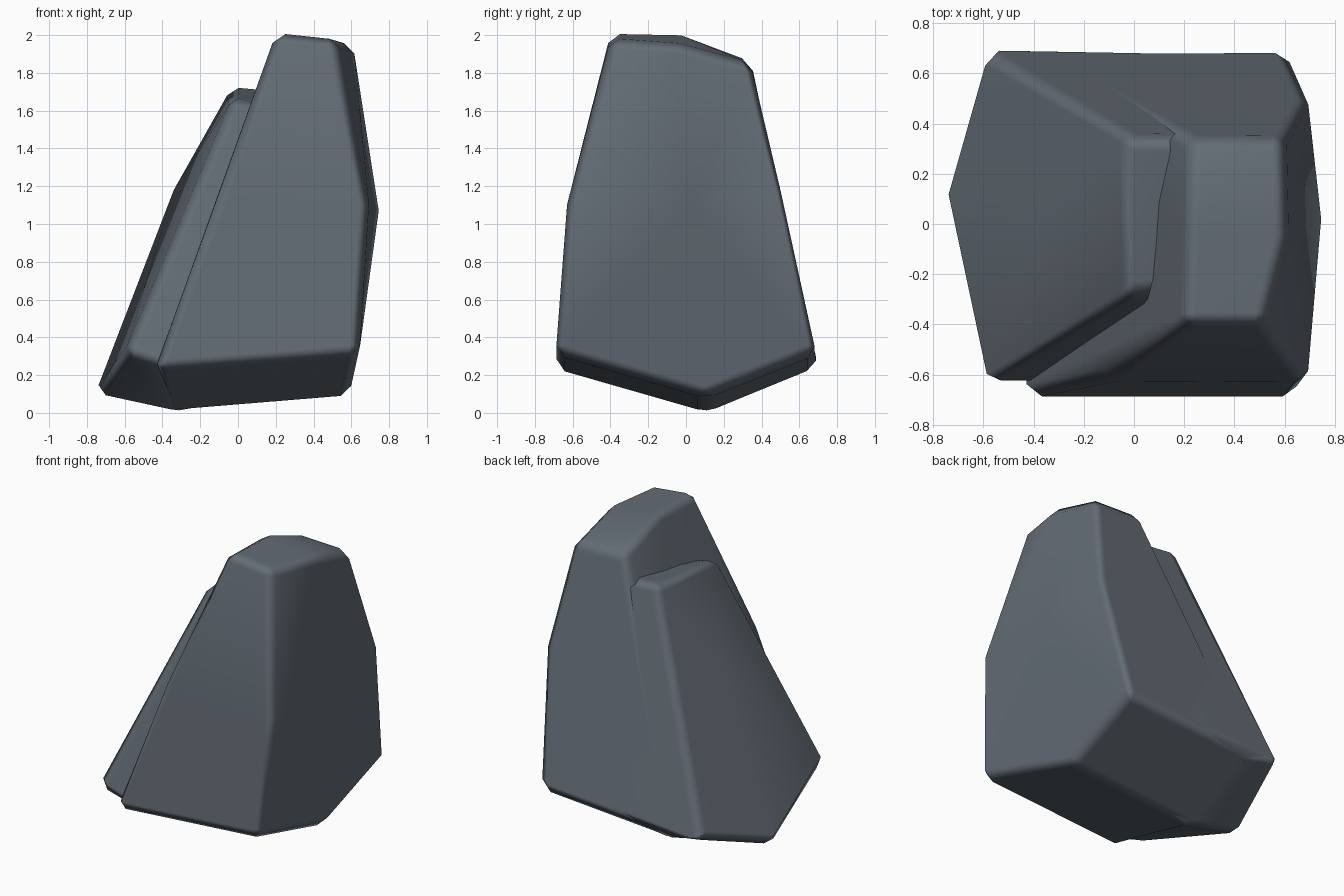
import bpy, bmesh, math

if "Cube" in bpy.data.objects:
    bpy.data.objects.remove(bpy.data.objects["Cube"])

stone = bpy.data.materials.new("slate_grey")
stone.diffuse_color = (0.125, 0.15, 0.178, 1)
stone.use_nodes = True
stone.node_tree.nodes["Principled BSDF"].inputs["Base Color"].default_value = stone.diffuse_color


def rock(name, points, bevel):
    """Convex chunk of stone with chamfered, softly shaded edges."""
    bm = bmesh.new()
    for p in points:
        bm.verts.new(p)
    res = bmesh.ops.convex_hull(bm, input=bm.verts[:])
    junk = {v for v in res["geom_interior"] + res["geom_unused"]
            if isinstance(v, bmesh.types.BMVert)}
    if junk:
        bmesh.ops.delete(bm, geom=list(junk), context='VERTS')
    bmesh.ops.dissolve_limit(bm, angle_limit=math.radians(7),
                             verts=bm.verts[:], edges=bm.edges[:])
    bmesh.ops.recalc_face_normals(bm, faces=bm.faces[:])
    me = bpy.data.meshes.new(name)
    bm.to_mesh(me)
    bm.free()
    me.materials.append(stone)
    ob = bpy.data.objects.new(name, me)
    bpy.context.collection.objects.link(ob)
    for p in me.polygons:
        p.use_smooth = True
    b = ob.modifiers.new("chamfer", 'BEVEL')
    b.width = bevel
    b.segments = 1
    b.limit_method = 'ANGLE'
    b.angle_limit = math.radians(38)
    w = ob.modifiers.new("soft_normals", 'WEIGHTED_NORMAL')
    w.weight = 80
    return ob


# tall main rock
rock("tall_rock", [
    (0.20, -0.40, 2.01), (0.52, -0.40, 1.98), (0.61, -0.04, 1.95),   # crown
    (0.21, -0.04, 2.01), (0.22, 0.345, 1.86), (0.60, 0.34, 1.85),
    (-0.11, -0.625, 1.12), (0.69, -0.63, 1.10), (0.745, 0.02, 1.07),  # waist
    (0.69, 0.51, 1.18), (-0.05, 0.51, 1.18),
    (-0.44, -0.69, 0.23), (0.64, -0.69, 0.31), (0.61, 0.69, 0.31),   # foot
    (-0.40, 0.69, 0.24), (-0.38, 0.11, 0.00), (0.59, 0.11, 0.08),
], 0.05)

# lower rock leaning against its left side
rock("side_rock", [
    (-0.03, 0.35, 1.73), (-0.03, -0.29, 1.66), (0.30, 0.345, 1.70),  # crown
    (0.30, -0.25, 1.58),
    (-0.24, -0.46, 1.15), (-0.34, 0.08, 1.18), (-0.24, 0.505, 1.18),  # waist
    (0.30, 0.505, 1.18), (0.30, -0.42, 1.15),
    (-0.60, -0.635, 0.31), (-0.76, 0.12, 0.09), (-0.60, 0.69, 0.29),  # foot
    (-0.36, 0.11, 0.005), (-0.36, -0.63, 0.23), (-0.30, 0.685, 0.24),
    (0.30, 0.685, 0.30), (0.30, -0.55, 0.50), (0.30, 0.11, 0.12),
], 0.05)
